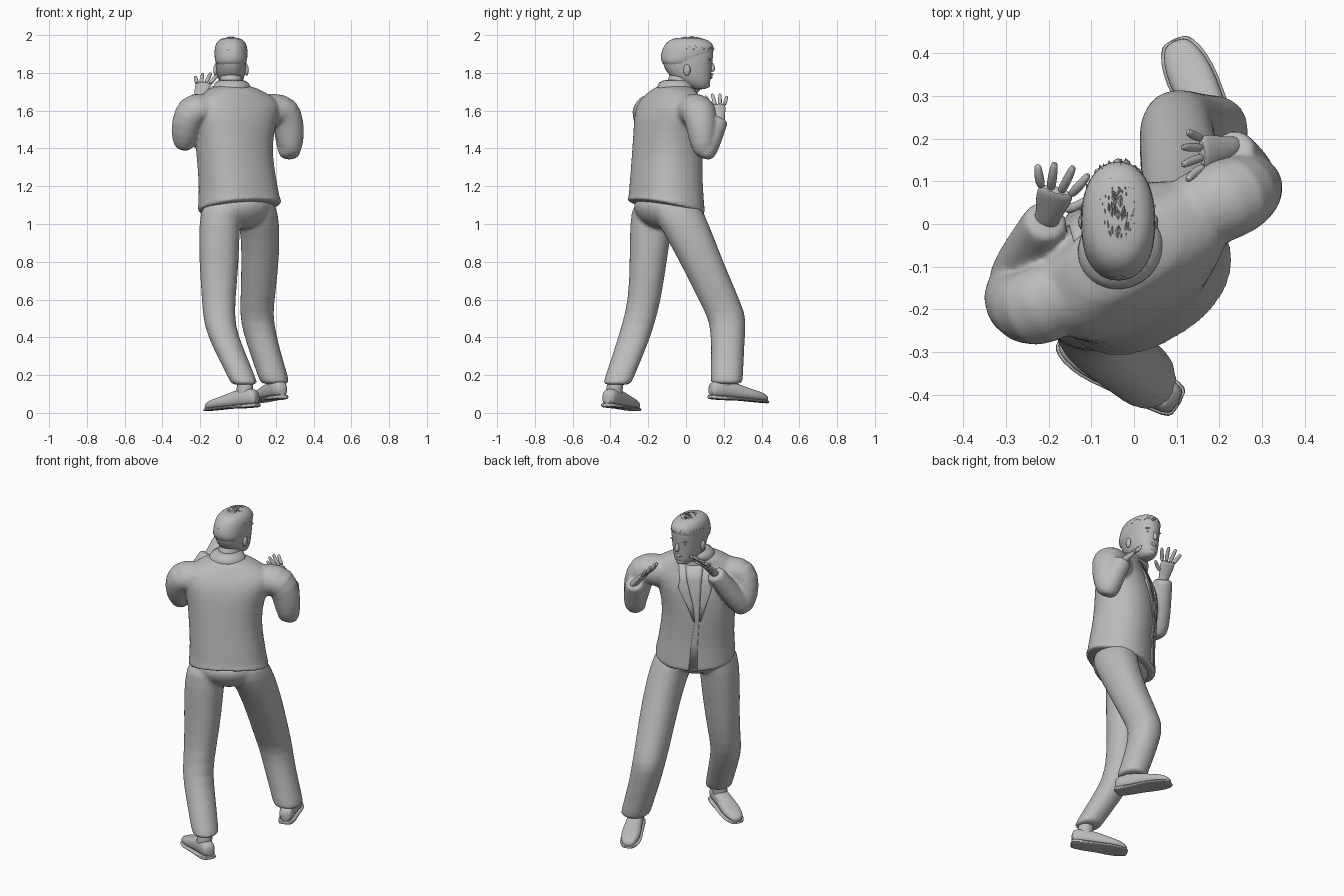
import bpy, bmesh, math, random
from mathutils import Vector as V

if "Cube" in bpy.data.objects:
    bpy.data.objects.remove(bpy.data.objects["Cube"])
random.seed(4)

grey = bpy.data.materials.new("plain grey")
grey.use_nodes = True
grey.diffuse_color = (0.5, 0.5, 0.5, 1)
grey.node_tree.nodes["Principled BSDF"].inputs["Base Color"].default_value = grey.diffuse_color

UP = V((0, 0, 1))
TURN = math.radians(31)
SIDE = V((math.cos(TURN), math.sin(TURN), 0))      # across the chest
FRONT = V((-math.sin(TURN), math.cos(TURN), 0))    # out of the chest
X, Y = V((1, 0, 0)), V((0, 1, 0))


def select(obs):
    bpy.ops.object.select_all(action='DESELECT')
    for ob in obs:
        ob.select_set(True)
    bpy.context.view_layer.objects.active = obs[0]


def finish(name, bm, smooth=1, angle=50):
    bmesh.ops.recalc_face_normals(bm, faces=bm.faces)
    mesh = bpy.data.meshes.new(name)
    bm.to_mesh(mesh)
    bm.free()
    mesh.materials.append(grey)
    ob = bpy.data.objects.new(name, mesh)
    bpy.context.collection.objects.link(ob)
    if smooth:
        m = ob.modifiers.new("soften", 'SUBSURF')
        m.levels = m.render_levels = smooth
    select([ob])
    bpy.ops.object.shade_smooth_by_angle(angle=math.radians(angle))
    return ob


def merge(name, obs, rounds):
    """Fuse overlapping parts into one seamless garment."""
    select(obs)
    bpy.ops.object.join()
    ob = obs[0]
    ob.name = name
    m = ob.modifiers.new("fuse", 'REMESH')
    m.mode, m.voxel_size, m.use_smooth_shade = 'VOXEL', .009, True
    ob.modifiers.new("blend", 'SMOOTH').iterations = rounds


def loft(name, rings, n=16, power=2.0, smooth=1, angle=50):
    """Skin rings given as (centre, axis, radius, axis, radius)."""
    bm = bmesh.new()
    loops = []
    for c, u, ru, v, rv in rings:
        loop = []
        for i in range(n):
            a = math.tau * i / n
            cu, sv = math.cos(a), math.sin(a)
            pu = math.copysign(abs(cu) ** (2 / power), cu)
            pv = math.copysign(abs(sv) ** (2 / power), sv)
            loop.append(bm.verts.new(V(c) + u * ru * pu + v * rv * pv))
        loops.append(loop)
    for p, q in zip(loops, loops[1:]):
        for i in range(n):
            j = (i + 1) % n
            bm.faces.new((p[i], p[j], q[j], q[i]))
    bm.faces.new(loops[0])
    bm.faces.new(loops[-1])
    return finish(name, bm, smooth, angle)


def tube(name, pts, n=10, ref=UP):
    """Limb through (x, y, z, radius) points."""
    ps = [V(p[:3]) for p in pts]
    rings = []
    for i, p in enumerate(pts):
        t = (ps[min(i + 1, len(ps) - 1)] - ps[max(i - 1, 0)]).normalized()
        u = t.cross(ref).normalized()
        rings.append((ps[i], u, p[3], t.cross(u), p[3]))
    return loft(name, rings, n)


def ball(name, c, size, n=12):
    bm = bmesh.new()
    bmesh.ops.create_uvsphere(bm, u_segments=n, v_segments=n // 2 + 2, radius=1)
    for v in bm.verts:
        v.co = V(c) + V(a * b for a, b in zip(v.co, size))
    return finish(name, bm, 0)


# Jacket body: z, centre x, centre y, half width, half depth
BODY = [(1.14, .005, -.105, .218, .182), (1.22, 0, -.105, .21, .178),
        (1.36, -.02, -.1, .203, .172), (1.5, -.02, -.09, .218, .167), (1.59, -.01, -.085, .25, .15),
        (1.65, -.005, -.08, .25, .122), (1.69, -.015, -.075, .19, .1), (1.74, -.03, -.06, .095, .09)]
DIP = FRONT - UP * .25
jacket = [loft("jacket_body", [((.01, -.105, z), SIDE, .228, DIP, .188) for z in (1.08, 1.09)]
               + [((x, y, z), SIDE, a, FRONT, b) for z, x, y, a, b in BODY], 24, 2.3)]

# Sleeves
jacket += [
    tube("right_upper_sleeve", [(-.13, -.13, 1.58, .09), (-.19, -.18, 1.61, .1), (-.25, -.205, 1.605, .096),
                                (-.275, -.19, 1.53, .085), (-.285, -.15, 1.44, .07), (-.285, -.135, 1.39, .04)], 12, FRONT),
    tube("right_forearm_sleeve", [(-.295, -.16, 1.4, .045), (-.285, -.13, 1.44, .065), (-.245, -.06, 1.55, .062),
                                  (-.208, .003, 1.655, .056), (-.203, .012, 1.67, .056)], 12, SIDE),
    tube("left_upper_sleeve", [(.09, 0, 1.58, .095), (.19, .05, 1.605, .102), (.25, .07, 1.6, .098),
                               (.272, .083, 1.52, .085), (.28, .09, 1.42, .072), (.275, .1, 1.35, .045)], 12, FRONT),
    tube("left_forearm_sleeve", [(.275, .085, 1.345, .045), (.275, .1, 1.385, .068), (.257, .135, 1.47, .064),
                                 (.232, .17, 1.545, .055), (.228, .175, 1.56, .055)], 12, SIDE)]
merge("jacket", jacket, 5)


def chest(u, z, lift):
    """Point on the jacket front, u across and z up."""
    for p, q in zip(BODY, BODY[1:]):
        if z <= q[0]:
            break
    k = (z - p[0]) / (q[0] - p[0])
    _, x, y, a, b = [s + (t - s) * k for s, t in zip(p, q)]
    d = b * max(0, 1 - abs(u / a) ** 2.3) ** (1 / 2.3)
    return V((x, y, z)) + SIDE * u + FRONT * (d + lift)


def patch(name, rows, lift, steps=4):
    """Thin cloth panel between (z, inner u, outer u) rows."""
    bm = bmesh.new()
    grid = [[bm.verts.new(chest(a + (b - a) * i / steps, z, lift)) for i in range(steps + 1)]
            for z, a, b in rows]
    for r, s in zip(grid, grid[1:]):
        for i in range(steps):
            bm.faces.new((r[i], r[i + 1], s[i + 1], s[i]))
    m = finish(name, bm, 0).modifiers.new("cloth", 'SOLIDIFY')
    m.thickness, m.offset = .007, 0


for side, s in (("left", 1), ("right", -1)):
    patch(side + "_lapel", [(1.36, s * .012, s * .02), (1.46, s * .02, s * .055),
                            (1.56, s * .035, s * .095), (1.6, s * .042, s * .08),
                            (1.69, s * .05, s * .09)], .001)
patch("shirt_front", [(1.06, -.024, .024), (1.22, -.018, .018), (1.36, -.012, .012), (1.46, -.018, .018),
                      (1.6, -.04, .04), (1.68, -.05, .05)], -.001)

# Collar and neck
loft("collar", [((-.03, -.06, 1.69), SIDE, .12, FRONT, .1), ((-.032, -.058, 1.73), SIDE, .102, FRONT, .095),
                ((-.035, -.052, 1.768), SIDE, .082, FRONT, .084)], 20)
loft("neck", [((-.035, -.05, 1.68), X, .065, Y, .07), ((-.037, -.03, 1.76), X, .062, Y, .07),
              ((-.037, -.01, 1.82), X, .06, Y, .07)])

# Head: z, back y, front y, half width
HEAD = [(1.712, .045, .1, .025), (1.725, .01, .122, .045), (1.755, -.05, .13, .064), (1.79, -.095, .134, .075),
        (1.83, -.118, .138, .081), (1.865, -.126, .142, .084), (1.9, -.126, .146, .085),
        (1.935, -.114, .146, .081), (1.965, -.088, .118, .064), (1.98, -.05, .07, .035)]


def head_rings(rows, grow=0):
    return [((-.037, (a + b) / 2, z + grow), X, w + grow, Y, (b - a) / 2 + grow) for z, a, b, w in rows]


loft("head", head_rings(HEAD), 20, 2.2)
loft("hair", [((-.037, -.04, 1.83), X, .079, Y, .083), ((-.037, -.025, 1.87), X, .086, Y, .108),
              ((-.037, .005, 1.893), X, .089, Y, .142)] + head_rings(HEAD[7:], .007), 20, 2.2)

# Short tufts scattered over the scalp
bm = bmesh.new()
for i in range(300):
    a, h = random.uniform(0, math.tau), random.uniform(.3, 1)
    r = math.sqrt(1 - h * h)
    d = V((r * math.cos(a), r * math.sin(a), h))
    base = V((-.037 + d.x * .088, .014 + d.y * .138, 1.89 + d.z * .097))
    tip = base + V((d.x * .006, .012, .008))
    w = V((math.sin(a), -math.cos(a), 0)) * .006
    f = [bm.verts.new(p) for p in (base - w, base + w, base - Y * .012, tip)]
    for t in ((0, 1, 3), (1, 2, 3), (2, 0, 3)):
        bm.faces.new([f[k] for k in t])
finish("hair_tufts", bm, 0)

# Face
tube("nose", [(-.037, .128, 1.862, .008), (-.037, .14, 1.838, .011), (-.037, .145, 1.82, .015),
              (-.037, .132, 1.808, .013)], 8, X)
ball("lips", (-.037, .126, 1.78), (.024, .011, .009))
ball("chin", (-.037, .108, 1.737), (.028, .02, .018))
for side, s in (("left", 1), ("right", -1)):
    ball(side + "_ear", (-.037 + s * .083, .005, 1.815), (.011, .019, .03))
    ball(side + "_brow", (-.037 + s * .033, .123, 1.872), (.024, .01, .006))
    ball(side + "_eye", (-.037 + s * .033, .12, 1.853), (.013, .009, .007))

def hand(name, wrist, aim, across, scale):
    """Open hand; across points from the little finger to the thumb."""
    w, t = V(wrist), V(aim).normalized()
    a = (V(across) - t * V(across).dot(t)).normalized()
    nrm = t.cross(a)
    loft(name + "_palm", [(w + t * d * scale, a, r * scale, nrm, h * scale) for d, r, h in
                          ((-.04, .028, .022), (.01, .027, .019), (.04, .037, .017), (.08, .041, .015), (.095, .037, .012))], 12)
    spec = [(-.031, -.4, .062), (-.011, -.12, .08), (.01, .12, .085), (.031, .35, .077), (.03, .85, .068)]
    for i, (off, fan, length) in enumerate(spec):
        root = w + (t * (.085 if i < 4 else .035) + a * off) * scale
        d = (t + a * fan).normalized()
        tip = root + (d * length + nrm * .008) * scale
        mid = root.lerp(tip, .55) - nrm * .006 * scale
        tube(f"{name}_finger_{i + 1}", [(*root, .0115 * scale), (*mid, .011 * scale),
                                        (*root.lerp(tip, .92), .009 * scale), (*tip, .005)], 8, nrm)


hand("right_hand", (-.203, .015, 1.67), (.035, .11, .125), (1, -.35, -.1), 1.1)
hand("left_hand", (.222, .178, 1.56), (-.12, -.02, .13), (0, -1, 0), 1.02)


def trouser(name, rows):
    return loft(name, [((x, y, z), X, rx, Y, ry) for z, x, rx, y, ry in rows], 16, 2.2)


# Trousers: z, centre x, half width, centre y, half depth
merge("trousers", [
    loft("seat", [((0, -.11, 1.15), SIDE, .19, FRONT, .16), ((.0, -.11, 1.08), SIDE, .2, FRONT, .165),
                  ((.005, -.105, 1.02), SIDE, .17, FRONT, .135), ((.01, -.1, .97), SIDE, .1, FRONT, .07)], 20),
    trouser("left_leg", [(1.14, .08, .11, -.07, .13), (1.05, .105, .112, -.04, .142), (.93, .12, .104, .022, .128),
                         (.75, .115, .1, .105, .115), (.56, .1, .09, .193, .11), (.49, .1, .09, .222, .1),
                         (.36, .13, .086, .222, .088), (.17, .193, .08, .215, .088), (.15, .198, .08, .214, .088)]),
    trouser("right_leg", [(1.14, -.08, .11, -.17, .115), (1.0, -.1, .11, -.185, .115), (.8, -.1, .108, -.2, .1),
                          (.6, -.103, .09, -.218, .088), (.46, -.1, .084, -.255, .088), (.34, -.05, .082, -.295, .085),
                          (.17, .028, .073, -.36, .077), (.145, .037, .073, -.367, .077)])], 8)


def shoe(name, heel, toe, ankle):
    """Sole and upper from heel to toe, with a sock under the hem."""
    h, t = V(heel), V(toe)
    d = t - h
    a = UP.cross(d).normalized()
    rows = [(0, .028, .06), (.06, .04, .088), (.25, .045, .095), (.45, .048, .086), (.65, .056, .066),
            (.82, .053, .055), (.95, .038, .043), (1, .02, .028)]
    loft(name + "_upper", [(h + d * k + UP * (.012 + top / 2), a, w, UP, top / 2) for k, w, top in rows], 14, 2.6)
    loft(name + "_sole", [(h + d * (k * 1.03 - .015) + UP * (.01 if .3 > k else .013), a, w + .006, UP,
                           .012 if .3 > k else .008) for k, w, top in rows], 12, 4, 1, 40)
    tube(name + "_sock", [(*(h + d * .28 + UP * .04), .046), (*(h + d * .24 + UP * .09), .046), (*ankle, .05)], 10, a)


shoe("left_shoe", (.235, .125, .075), (.095, .43, .045), (.195, .212, .2))
shoe("right_shoe", (.105, -.42, .032), (-.17, -.265, .003), (.035, -.366, .2))
